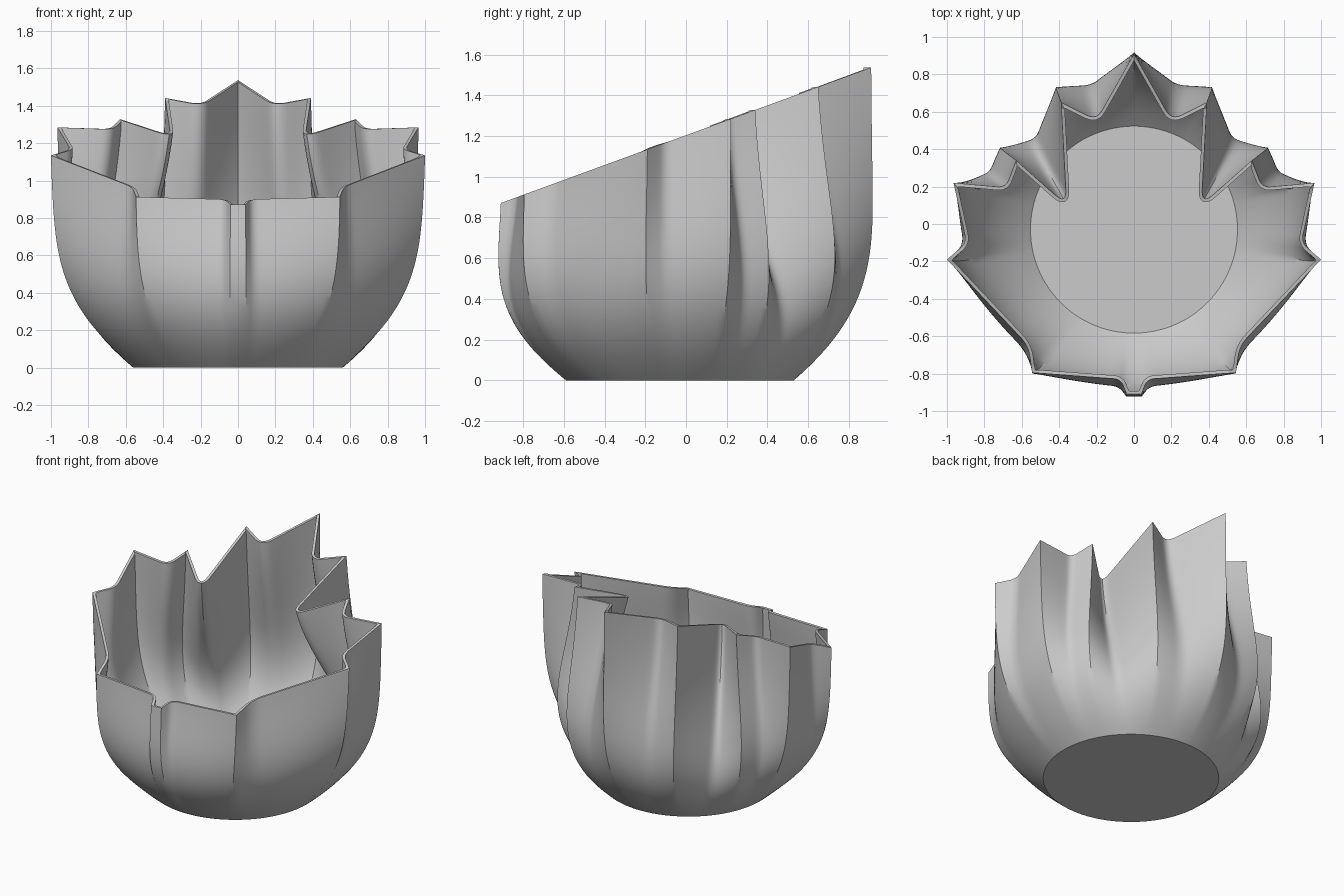
import bpy, bmesh, math
from mathutils import Vector

if "Cube" in bpy.data.objects:
    bpy.data.objects.remove(bpy.data.objects["Cube"])

CY, BASE_R, LEVELS = -0.03, 0.56, 40

# Half rim outline: x, y, matching angle on the round base, corner rounding
half = [
    (0.0, 0.91, 90, 0), (0.2, 0.555, 74, 0.06), (0.39, 0.65, 62, 0),
    (0.36, 0.10, 46, 0.085), (0.63, 0.34, 32, 0), (0.685, 0.195, 24, 0.045),
    (0.965, 0.22, 15, 0), (0.895, -0.10, -4, 0.045), (1.0, -0.19, -11, 0),
    (0.565, -0.65, -46, 0.06), (0.545, -0.795, -57, 0),
    (0.07, -0.83, -83, 0.04), (0.04, -0.91, -87, 0), (0.0, -0.91, -90, 0),
]


def outline(points):
    """Round the marked corners and subdivide the straight runs."""
    pts = [Vector(p[:3]) for p in points]
    out = []

    def run(a, b):
        n = max(1, round((b - a).xy.length / 0.035))
        out.extend(a.lerp(b, i / n) for i in range(n))

    last = pts[0]
    for i in range(1, len(pts)):
        p, d = pts[i], points[i][3]
        if d == 0:
            run(last, p)
            last = p
            continue
        a = p.lerp(pts[i - 1], d / (pts[i - 1] - p).xy.length)
        b = p.lerp(pts[i + 1], d / (pts[i + 1] - p).xy.length)
        run(last, a)
        out.extend(a.lerp(p, t / 6).lerp(p.lerp(b, t / 6), t / 6) for t in range(6))
        last = b
    return out + [pts[-1]]


right = outline(half)
left = [Vector((-p.x, p.y, 180 - p.z)) for p in right[1:-1]]
rim = right + left[::-1]


def bowl_radius(z):
    return BASE_R + 0.4 * (1 - max(0, 1 - z) ** 2.6)


# Wall: the round bowl gradually turns into the leaf outline, slanted at the rim
bm = bmesh.new()
rings = []
for k in range(LEVELS + 1):
    s = k / LEVELS
    blend = 0.5 * s + 0.5 * s * s * (3 - 2 * s)
    ring = []
    for p in rim:
        z = s * (1.204 + 0.366 * p.y)
        ang, r = math.radians(p.z), bowl_radius(z)
        circle = Vector((r * math.cos(ang), CY + r * math.sin(ang)))
        q = circle.lerp(p.xy, blend)
        ring.append(bm.verts.new((q.x, q.y, z)))
    rings.append(ring)

n = len(rim)
for lo, hi in zip(rings, rings[1:]):
    for i in range(n):
        j = (i + 1) % n
        bm.faces.new((lo[i], lo[j], hi[j], hi[i]))
bm.faces.new(rings[0])  # floor
bmesh.ops.recalc_face_normals(bm, faces=bm.faces)
# Make sure normals point outward (floor faces down)
bm.faces.ensure_lookup_table()
if bm.faces[-1].normal.z > 0:
    bmesh.ops.reverse_faces(bm, faces=bm.faces)

mesh = bpy.data.meshes.new("leaf_bowl")
bm.to_mesh(mesh)
bm.free()
bowl = bpy.data.objects.new("leaf_bowl", mesh)
bpy.context.collection.objects.link(bowl)

# Thin wall thickness
shell = bowl.modifiers.new("wall_thickness", 'SOLIDIFY')
shell.thickness = 0.018
shell.offset = -1
shell.use_even_offset = True

bpy.context.view_layer.objects.active = bowl
bowl.select_set(True)
bpy.ops.object.modifier_apply(modifier=shell.name)
bpy.ops.object.shade_smooth_by_angle(angle=math.radians(30))
